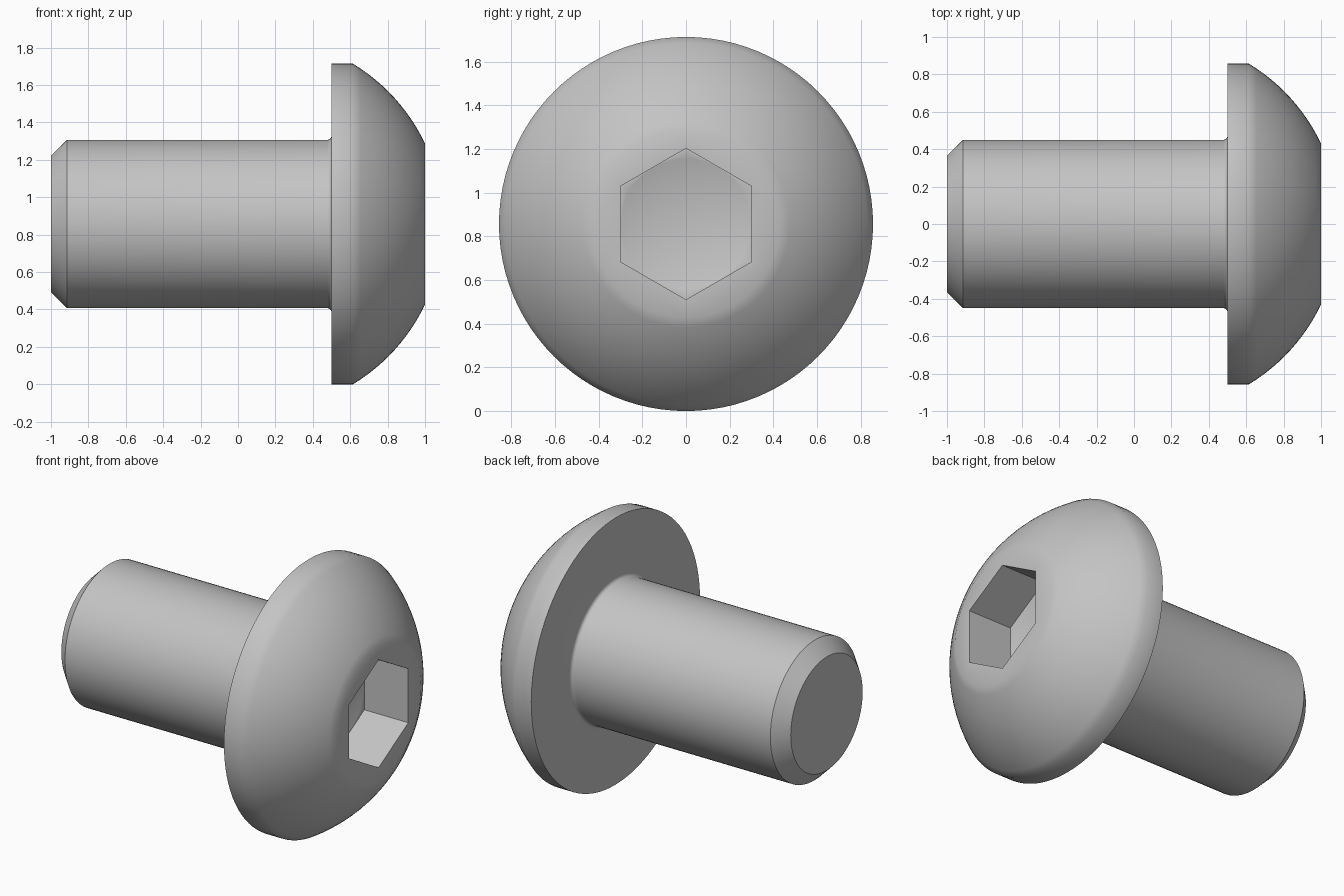
import bpy, bmesh, math

if "Cube" in bpy.data.objects:
    bpy.data.objects.remove(bpy.data.objects["Cube"])

SEG = 96          # divisible by six so the socket corners land on vertices
AXIS_Z = 0.857    # height of the bolt's axis
APOTHEM = 0.30    # half the socket's width across flats


def round_ring(x, r):
    return [(x, r)] * SEG


def hex_ring(x):
    # hexagon with corners pointing straight up and down
    ring = []
    for i in range(SEG):
        a = (2 * math.pi * i / SEG) % (math.pi / 3) - math.pi / 6
        ring.append((x, APOTHEM / math.cos(a)))
    return ring


# shank end chamfer and shank
rings = [round_ring(-1.0, 0.365), round_ring(-0.915, 0.45)]

# small fillet under the head
for i in range(5):
    a = math.pi / 2 * i / 4
    rings.append(round_ring(0.478 + 0.022 * math.sin(a), 0.472 - 0.022 * math.cos(a)))

# head underside and straight rim
rings.append(round_ring(0.50, 0.857))

# domed head: an arc centred on the axis
centre, radius = 0.0944, 1.0026
a0, a1 = math.asin(0.857 / radius), math.asin(0.43 / radius)
for i in range(13):
    a = a0 + (a1 - a0) * i / 12
    rings.append(round_ring(centre + radius * math.cos(a), radius * math.sin(a)))

# hexagonal socket walls and the floor around the drill point
rings += [hex_ring(1.0), hex_ring(0.688), round_ring(0.688, APOTHEM - 0.002)]

bm = bmesh.new()
loops = []
for ring in rings:
    loop = []
    for i, (x, r) in enumerate(ring):
        t = 2 * math.pi * i / SEG
        loop.append(bm.verts.new((x, r * math.sin(t), AXIS_Z + r * math.cos(t))))
    loops.append(loop)
for a, b in zip(loops, loops[1:]):
    for i in range(SEG):
        j = (i + 1) % SEG
        bm.faces.new((a[i], a[j], b[j], b[i]))

# flat shank end and conical socket bottom
bm.faces.new(loops[0])
tip = bm.verts.new((0.515, 0, AXIS_Z))
for i in range(SEG):
    bm.faces.new((loops[-1][i], loops[-1][(i + 1) % SEG], tip))
bmesh.ops.recalc_face_normals(bm, faces=bm.faces)

mesh = bpy.data.meshes.new("button_head_bolt")
bm.to_mesh(mesh)
bm.free()
bolt = bpy.data.objects.new("button_head_bolt", mesh)
bpy.context.collection.objects.link(bolt)

steel = bpy.data.materials.new("grey_steel")
steel.diffuse_color = (0.55, 0.55, 0.55, 1)
steel.use_nodes = True
steel.node_tree.nodes["Principled BSDF"].inputs["Base Color"].default_value = steel.diffuse_color
mesh.materials.append(steel)

bpy.context.view_layer.objects.active = bolt
bolt.select_set(True)
bpy.ops.object.shade_smooth_by_angle(angle=math.radians(40))
